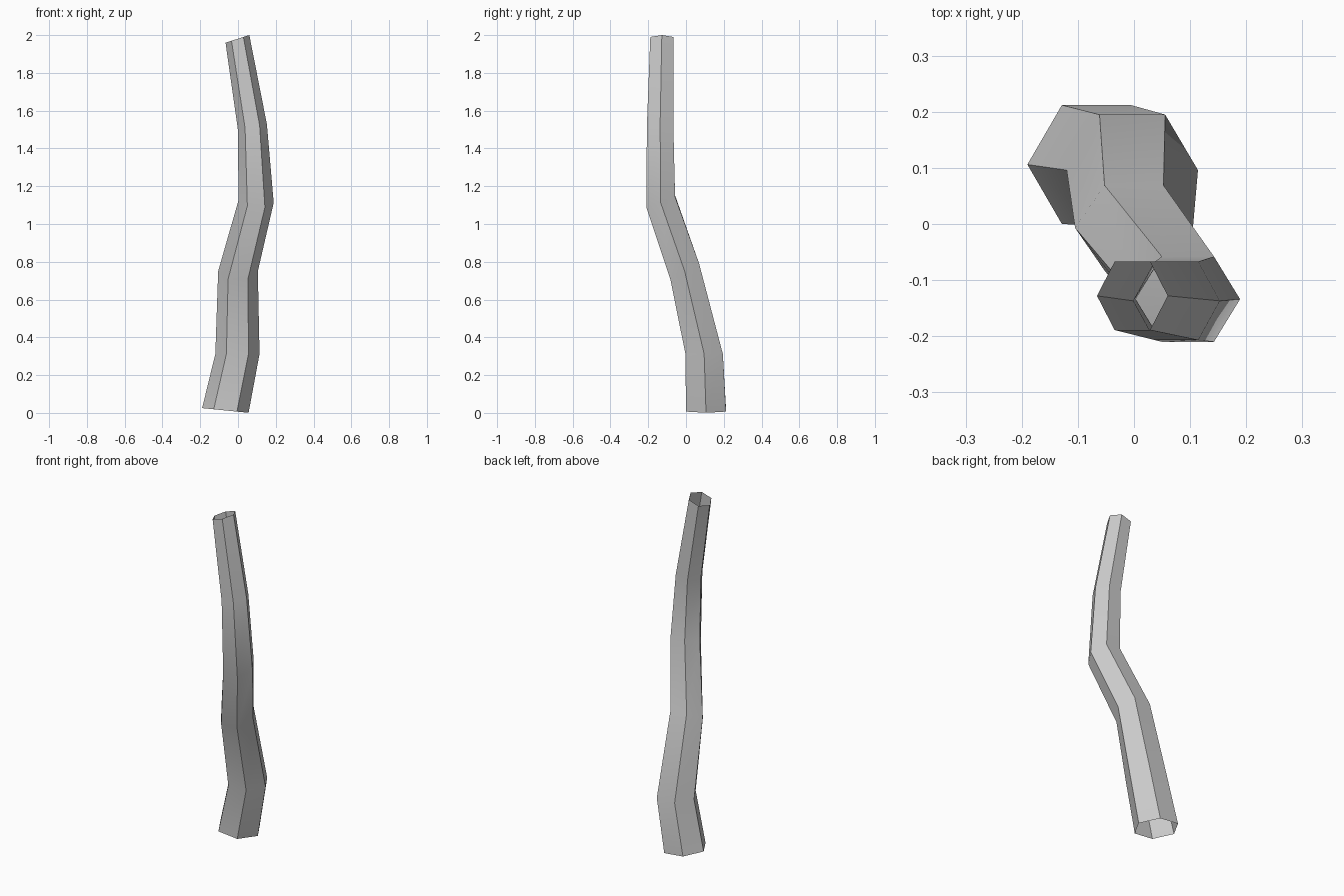
import bpy, bmesh
from math import cos, sin, pi

if "Cube" in bpy.data.objects:
    bpy.data.objects.remove(bpy.data.objects["Cube"])

SIDES = 6

# Tube stations: centre x, y, z, half width x, half depth y, tilt along x, tilt along y
stations = [
    (-0.067, 0.106, 0.013, 0.123, 0.106, -0.10, 0.00),
    (-0.003, 0.096, 0.312, 0.117, 0.099, 0.00, 0.00),
    (0.000, -0.007, 0.750, 0.105, 0.076, 0.00, 0.55),
    (0.096, -0.134, 1.120, 0.093, 0.076, -0.08, 0.37),
    (0.076, -0.137, 1.515, 0.077, 0.070, 0.17, 0.00),
    (-0.003, -0.128, 1.980, 0.063, 0.061, 0.32, 0.00),
]


def ring(bm, cx, cy, cz, hx, hy, tx, ty):
    verts = []
    for i in range(SIDES):
        a = 2 * pi * i / SIDES
        dx, dy = hx * cos(a), hy * sin(a) / sin(pi / 3)
        verts.append(bm.verts.new((cx + dx, cy + dy, cz + tx * dx + ty * dy)))
    return verts


# Crooked six-sided tapering stem, open at both ends
bm = bmesh.new()
rings = [ring(bm, *s) for s in stations]
for lo, hi in zip(rings, rings[1:]):
    for i in range(SIDES):
        j = (i + 1) % SIDES
        bm.faces.new((lo[i], lo[j], hi[j], hi[i]))
mesh = bpy.data.meshes.new("stem")
bm.to_mesh(mesh)
bm.free()
stem = bpy.data.objects.new("stem", mesh)
bpy.context.collection.objects.link(stem)

# Smooth along the length, sharp between the six sides
bpy.context.view_layer.objects.active = stem
stem.select_set(True)
bpy.ops.object.shade_smooth_by_angle(angle=pi / 6)
